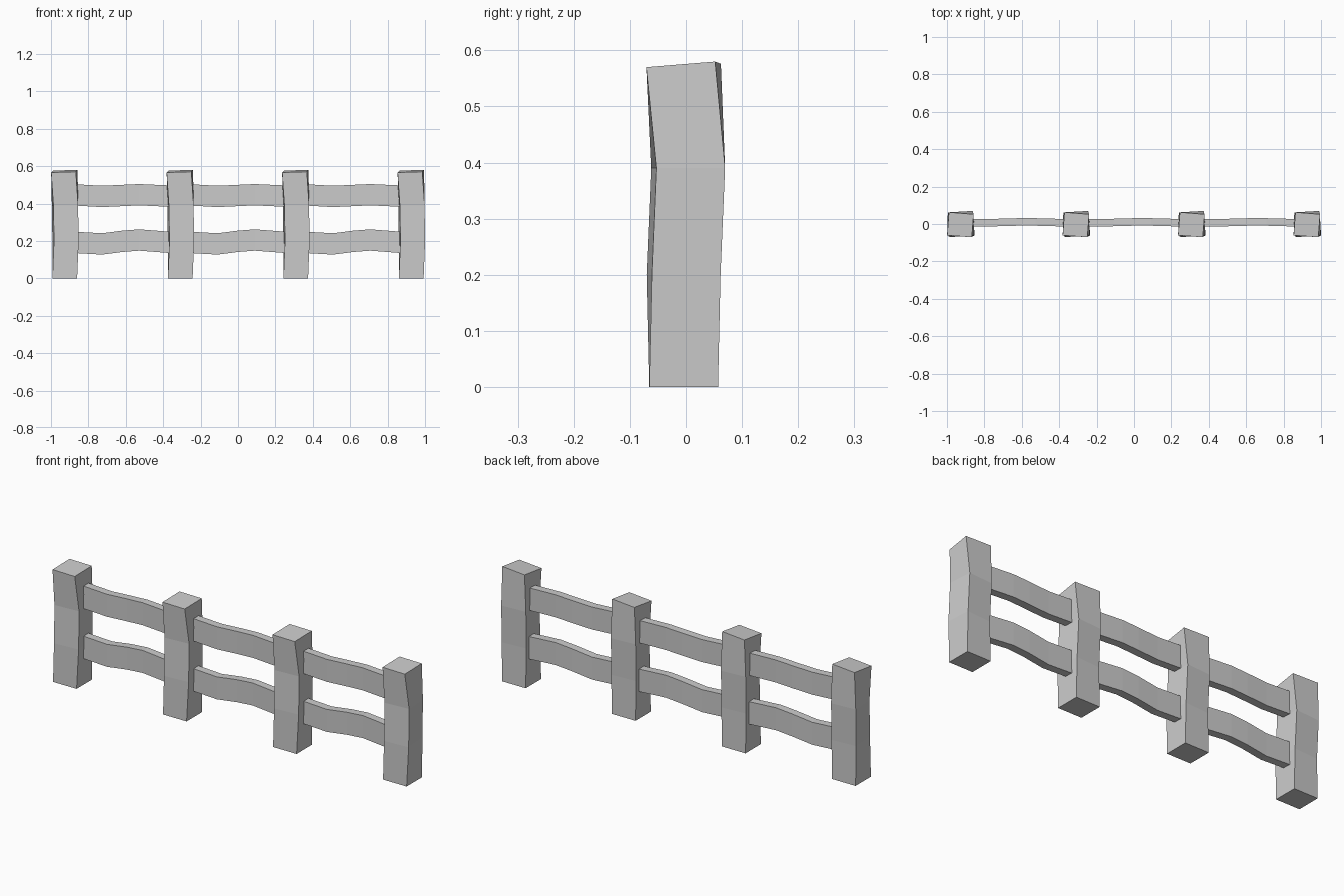
import bpy, bmesh
from math import cos, sin, radians

if "Cube" in bpy.data.objects:
    bpy.data.objects.remove(bpy.data.objects["Cube"])


def loft(name, rings):
    """Skin four-cornered rings into a closed flat-faced bar."""
    bm = bmesh.new()
    loops = [[bm.verts.new(p) for p in ring] for ring in rings]
    for a, b in zip(loops, loops[1:]):
        for i in range(4):
            j = (i + 1) % 4
            bm.faces.new((a[i], a[j], b[j], b[i]))
    bm.faces.new(loops[0])
    bm.faces.new(loops[-1])
    bmesh.ops.recalc_face_normals(bm, faces=bm.faces)
    mesh = bpy.data.meshes.new(name)
    bm.to_mesh(mesh)
    bm.free()
    obj = bpy.data.objects.new(name, mesh)
    bpy.context.collection.objects.link(obj)
    return obj


CORNERS = [(-1, -1), (1, -1), (1, 1), (-1, 1)]


def post_ring(z, cx, cy, twist, slope=0.0):
    c, s = cos(radians(twist)), sin(radians(twist))
    hx, hy = 0.066, 0.0615
    return [(cx + c * u * hx - s * v * hy,
             cy + s * u * hx + c * v * hy,
             z + slope * v + slope * 0.4 * u) for u, v in CORNERS]


def rail_ring(x, y, z):
    return [(x, y + u * 0.02, z + v * 0.057) for u, v in CORNERS]


SPACING = 0.6175

# Warped, slightly twisted posts with sloping tops
for i in range(4):
    post = loft(f"post_{i + 1}", [
        post_ring(0.0, 0.0, -0.004, 0),
        post_ring(0.2, 0.004, -0.004, 4),
        post_ring(0.39, 0.001, 0.004, 4),
        post_ring(0.573, -0.002, -0.004, -4.5, 0.005)])
    post.location.x = (i - 1.5) * SPACING

# Wavy rails, two in every bay: (x, y, lower z, upper z)
STATIONS = [(-0.27, 0.006, 0.193, 0.447), (-0.11, 0.008, 0.184, 0.438),
            (0.0, 0.011, 0.198, 0.443), (0.09, 0.011, 0.205, 0.447),
            (0.27, 0.006, 0.191, 0.439)]
for bay in range(3):
    for level, name in ((2, "lower_rail"), (3, "upper_rail")):
        rail = loft(f"{name}_{bay + 1}",
                    [rail_ring(s[0], s[1], s[level]) for s in STATIONS])
        rail.location.x = (bay - 1) * SPACING
